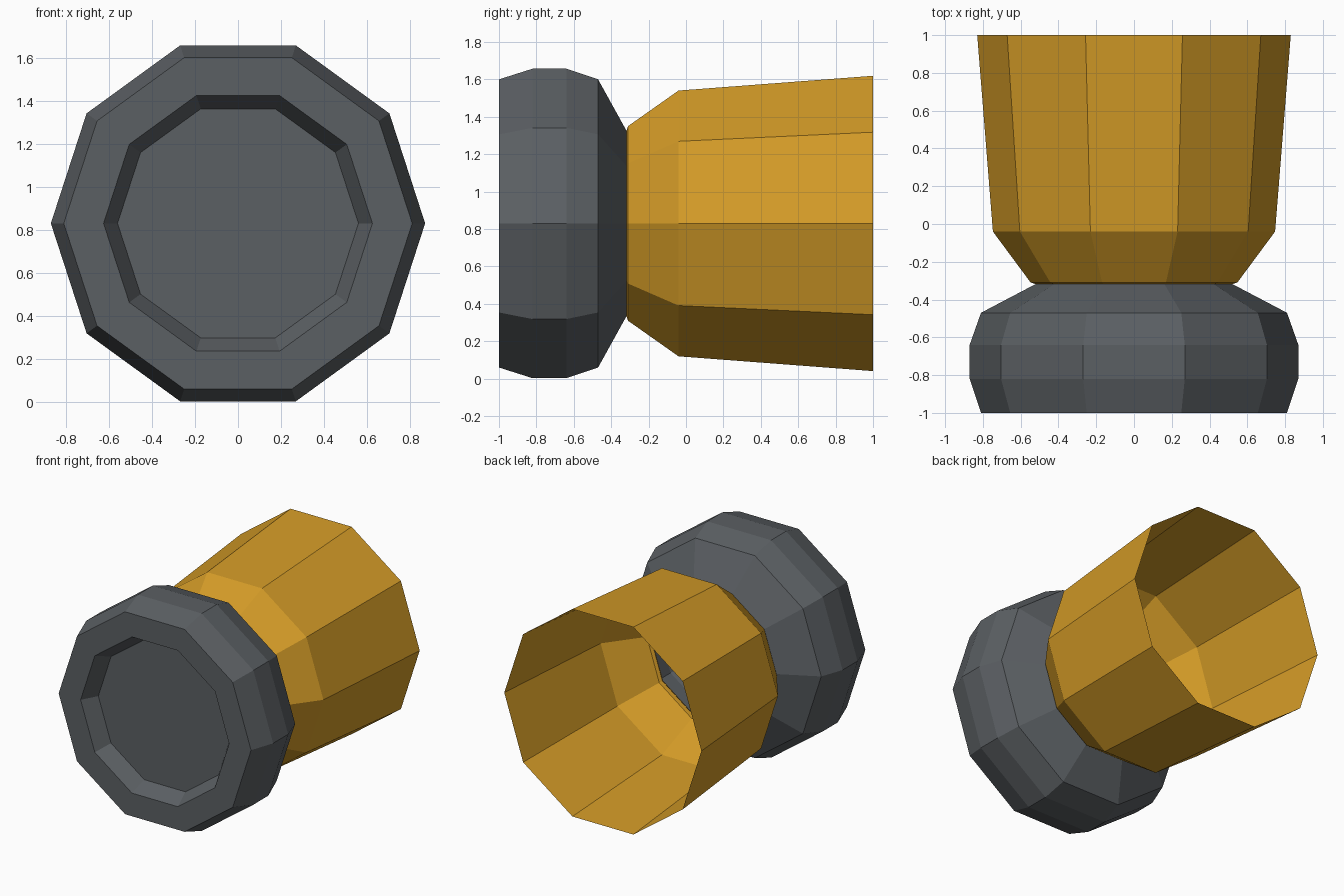
import bpy, bmesh
from math import cos, sin, tau

SIDES = 10
AXIS_Z = 0.83

cube = bpy.data.objects.get("Cube")
if cube:
    bpy.data.objects.remove(cube, do_unlink=True)


def material(name, rgb):
    mat = bpy.data.materials.new(name)
    mat.use_nodes = True
    mat.diffuse_color = (*rgb, 1)
    mat.node_tree.nodes["Principled BSDF"].inputs["Base Color"].default_value = (*rgb, 1)
    return mat


def lathe(name, profile, mat, cap_first=False):
    """Sweep (y, radius) points around the y axis as a flat-sided shell."""
    bm = bmesh.new()
    rings = []
    for y, r in profile:
        angles = [tau * i / SIDES for i in range(SIDES)]
        rings.append([bm.verts.new((r * cos(a), y, AXIS_Z + r * sin(a))) for a in angles])
    for a, b in zip(rings, rings[1:]):
        for i in range(SIDES):
            j = (i + 1) % SIDES
            bm.faces.new((a[i], b[i], b[j], a[j]))
    if cap_first:
        bm.faces.new(rings[0])
    mesh = bpy.data.meshes.new(name)
    bm.to_mesh(mesh)
    bm.free()
    mesh.materials.append(mat)
    obj = bpy.data.objects.new(name, mesh)
    bpy.context.collection.objects.link(obj)
    return obj


grey = material("dark grey", (0.105, 0.116, 0.126))
gold = material("gold", (0.65, 0.325, 0.02))

# Faceted knob: recessed front disc, rim, rounded side, tapering open neck
lathe("knob", [(-0.88, 0.56), (-1.0, 0.625), (-1.0, 0.81), (-0.82, 0.87),
               (-0.64, 0.87), (-0.47, 0.81), (-0.315, 0.515)], grey, cap_first=True)

# Open flared sleeve with a small turned-in lip at the neck
lathe("sleeve", [(-0.32, 0.515), (-0.31, 0.547), (-0.04, 0.747), (1.0, 0.83)], gold)
